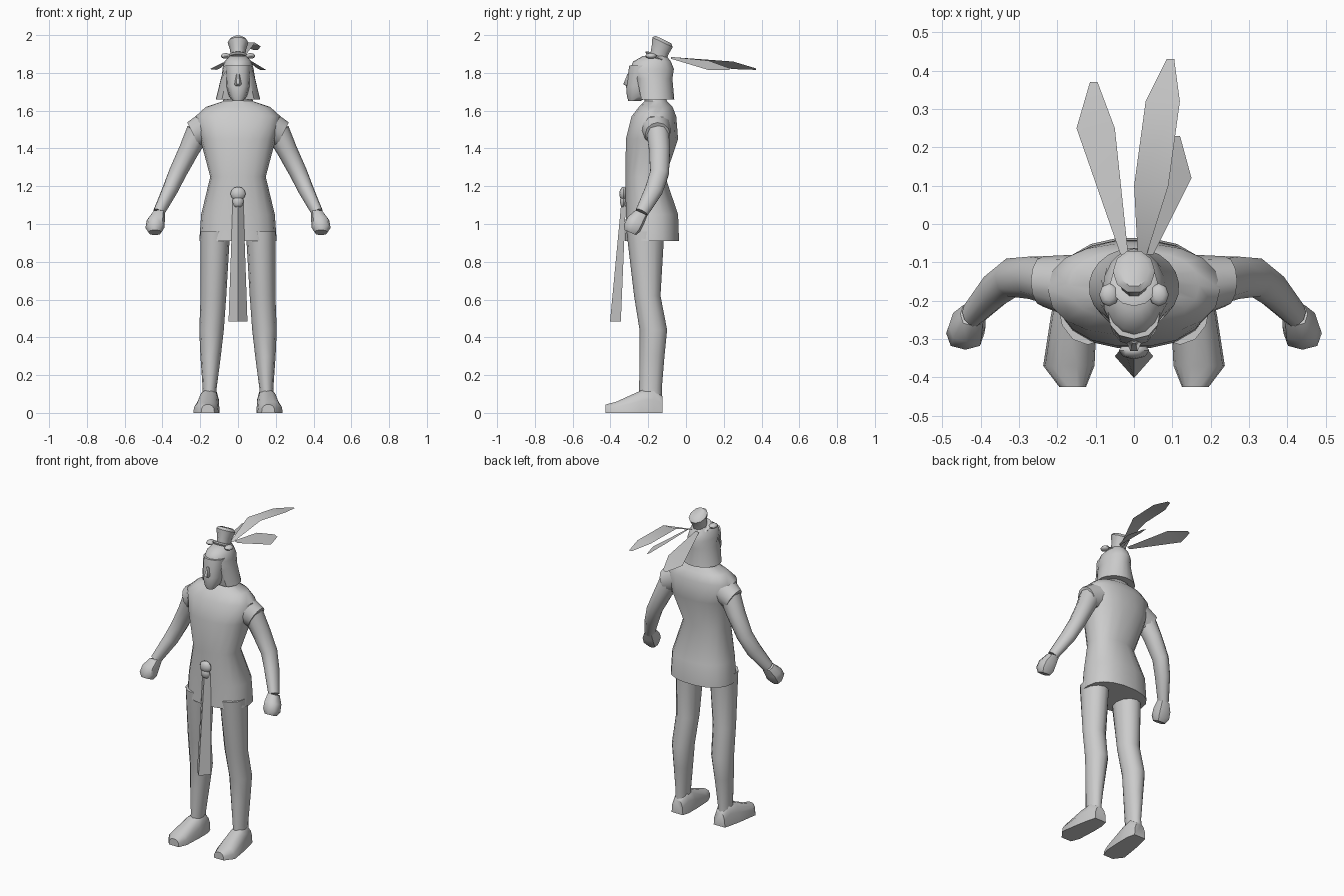
import bpy, bmesh, math
from mathutils import Vector

cube = bpy.data.objects.get("Cube")
if cube:
    bpy.data.objects.remove(cube, do_unlink=True)

GREY = (0.6, 0.6, 0.6, 1)
clay = bpy.data.materials.new("plain_grey")
clay.use_nodes = True
clay.diffuse_color = GREY
clay.node_tree.nodes["Principled BSDF"].inputs["Base Color"].default_value = GREY

SPINE = -0.18
RIGHTWARD, FORWARD, UPWARD = Vector((1, 0, 0)), Vector((0, -1, 0)), Vector((0, 0, 1))


def finish(name, bm, angle=50):
    """Clean the mesh, link it as an object and shade it."""
    bmesh.ops.remove_doubles(bm, verts=bm.verts, dist=0.0005)
    bmesh.ops.recalc_face_normals(bm, faces=bm.faces)
    mesh = bpy.data.meshes.new(name)
    bm.to_mesh(mesh)
    bm.free()
    mesh.materials.append(clay)
    part = bpy.data.objects.new(name, mesh)
    bpy.context.collection.objects.link(part)
    bpy.ops.object.select_all(action="DESELECT")
    part.select_set(True)
    bpy.context.view_layer.objects.active = part
    bpy.ops.object.shade_smooth_by_angle(angle=math.radians(angle))


def ring(wide, deep, x=0, y=SPINE, z=0, opening=None):
    """One cross-section: half sizes, centre and an optional gap at the front."""
    return Vector((x, y, z)), wide, deep, opening


def bulge(value, power):
    return math.copysign(abs(value) ** (2 / power), value)


def loft(name, rings, axis=UPWARD, count=12, power=2, side=1):
    """Skin a row of rings; without an axis they turn along the path."""
    bm = bmesh.new()
    loops = []
    for i, (centre, wide, deep, opening) in enumerate(rings):
        before, after = rings[max(i - 1, 0)][0], rings[min(i + 1, len(rings) - 1)][0]
        direction = (axis or after - before).normalized()
        across = (RIGHTWARD - direction * RIGHTWARD.dot(direction)).normalized()
        along = direction.cross(across)
        loop = []
        for k in range(count):
            turn = math.tau * k / count
            if opening is not None:
                turn = opening - math.pi / 2 + (math.tau - 2 * opening) * k / (count - 1)
            point = (centre + across * wide * bulge(math.cos(turn), power)
                     + along * deep * bulge(math.sin(turn), power))
            loop.append(bm.verts.new((point.x * side, point.y, max(point.z, 0))))
        loops.append(loop)
    for low, high in zip(loops, loops[1:]):
        for k in range(count):
            j = (k + 1) % count
            bm.faces.new((low[k], low[j], high[j], high[k]))
    bm.faces.new(loops[0])
    bm.faces.new(loops[-1])
    finish(name, bm)


def sheet(name, rows):
    """Skin rows of points into a thin surface."""
    bm = bmesh.new()
    grid = [[bm.verts.new(point) for point in row] for row in rows]
    for near, far in zip(grid, grid[1:]):
        for k in range(len(near) - 1):
            bm.faces.new((near[k], near[k + 1], far[k + 1], far[k]))
    finish(name, bm, angle=30)


def feather(name, quill, tilt=0):
    """A leaf-shaped blade, widest midway along its quill."""
    rows = []
    for i, point in enumerate(quill):
        half = 0.01 + 0.04 * math.sin(math.pi * i / (len(quill) - 1))
        edge = Vector((half, 0, half * tilt))
        rows.append([Vector(point) - edge, Vector(point) + edge])
    sheet(name, rows)


def blob(name, centre, size):
    bm = bmesh.new()
    bmesh.ops.create_uvsphere(bm, u_segments=8, v_segments=6, radius=1)
    for vert in bm.verts:
        vert.co = Vector(centre) + vert.co * Vector(size)
    finish(name, bm)


# Tunic with flared skirt, narrow waist and broad chest
loft("tunic", [
    ring(wide=.205, deep=.145, z=.91),
    ring(wide=.195, deep=.14, z=1.05),
    ring(wide=.147, deep=.107, y=-.215, z=1.25),
    ring(wide=.2, deep=.14, z=1.45),
    ring(wide=.225, deep=.12, y=-.17, z=1.57),
    ring(wide=.17, deep=.09, y=-.16, z=1.62),
    ring(wide=.08, deep=.06, y=-.16, z=1.65),
    ring(wide=.055, deep=.055, z=1.72),
], count=18, power=2.3)

for side, label in ((1, "left"), (-1, "right")):
    # Sleeve cap
    loft(label + "_sleeve", [
        ring(wide=.09, deep=.085, x=.15, y=-.165, z=1.515),
        ring(wide=.072, deep=.066, x=.237, y=-.15, z=1.473),
    ], axis=Vector((2, 0, -1)), side=side)
    # Bent arm
    loft(label + "_arm", [
        ring(wide=.064, deep=.062, x=.21, y=-.15, z=1.49),
        ring(wide=.054, deep=.058, x=.26, y=-.14, z=1.39),
        ring(wide=.047, deep=.052, x=.32, y=-.14, z=1.27),
        ring(wide=.042, deep=.05, x=.36, y=-.17, z=1.18),
        ring(wide=.031, deep=.036, x=.42, y=-.235, z=1.06),
    ], axis=None, count=10, side=side)
    # Closed fist
    loft(label + "_fist", [
        ring(wide=.033, deep=.034, x=.42, y=-.235, z=1.06),
        ring(wide=.048, deep=.047, x=.435, y=-.265, z=1.02),
        ring(wide=.05, deep=.047, x=.44, y=-.285, z=.98),
        ring(wide=.034, deep=.034, x=.44, y=-.295, z=.955),
    ], axis=Vector((0, -.4, -.9)), count=8, power=2.6, side=side)
    # Leg with knee and calf
    loft(label + "_leg", [
        ring(wide=.078, deep=.1, x=.12, y=-.215, z=.96),
        ring(wide=.068, deep=.07, x=.13, y=-.205, z=.62),
        ring(wide=.065, deep=.073, x=.14, y=-.173, z=.44),
        ring(wide=.054, deep=.066, x=.145, z=.3),
        ring(wide=.037, deep=.06, x=.15, y=-.188, z=.13),
        ring(wide=.042, deep=.06, x=.155, y=-.188, z=.04),
    ], side=side)
    # Foot with a flat sole
    loft(label + "_foot", [
        ring(wide=.04, deep=.09, x=.15, y=-.125),
        ring(wide=.052, deep=.14, x=.15, y=-.17),
        ring(wide=.06, deep=.12, x=.157, y=-.24),
        ring(wide=.067, deep=.06, x=.17, y=-.37),
        ring(wide=.035, deep=.045, x=.16, y=-.425),
    ], axis=FORWARD, count=14, power=2.6, side=side)
    # Bow loop beside the topknot
    blob(label + "_bow", centre=(side * .065, -.185, 1.89), size=(.026, .03, .015))

# Face and nose
loft("face", [
    ring(wide=.026, deep=.03, y=-.275, z=1.65),
    ring(wide=.046, deep=.063, y=-.25, z=1.675),
    ring(wide=.064, deep=.08, y=-.237, z=1.73),
    ring(wide=.07, deep=.08, y=-.22, z=1.84),
], power=2.3)
loft("nose", [
    ring(wide=.018, deep=.012, y=-.305, z=1.73),
    ring(wide=.019, deep=.025, y=-.31, z=1.74),
    ring(wide=.008, deep=.006, y=-.305, z=1.795),
], count=6)

# Bobbed hair, open around the face
loft("hair", [
    ring(wide=.118, deep=.103, y=-.165, z=1.66, opening=.8),
    ring(wide=.091, deep=.108, z=1.77, opening=.75),
    ring(wide=.083, deep=.116, z=1.82, opening=0),
    ring(wide=.072, deep=.1, z=1.86, opening=0),
    ring(wide=.045, deep=.062, y=-.165, z=1.89, opening=0),
], count=17)

# Flared topknot leaning back, with its tie
LEAN = Vector((0, .43, .9))
loft("topknot", [
    ring(wide=.037, deep=.048, y=-.15, z=1.87),
    ring(wide=.042, deep=.052, y=-.137, z=1.92),
    ring(wide=.055, deep=.063, y=-.124, z=1.962),
    ring(wide=.04, deep=.048, y=-.12, z=1.977),
], axis=LEAN, count=10)
loft("topknot_tie", [
    ring(wide=.055, deep=.06, y=-.158, z=1.875),
    ring(wide=.062, deep=.067, y=-.154, z=1.883),
    ring(wide=.05, deep=.055, y=-.15, z=1.89),
], axis=LEAN)

# Feathers sweeping backwards
feather("right_feather", [(-.025, -.08, 1.88), (-.1, .25, 1.84), (-.105, .37, 1.82)], tilt=.4)
feather("left_feather", [(.04, -.08, 1.88), (.1, .12, 1.84), (.11, .23, 1.82)], tilt=-.5)
feather("tall_feather", [(.02, -.09, 1.88), (.045, .1, 1.96),
                         (.075, .32, 1.94), (.095, .43, 1.92)])

# Sash knot and creased hanging tail
blob("sash_knot", centre=(0, -.33, 1.16), size=(.04, .023, .037))
blob("sash_loop", centre=(0, -.33, 1.12), size=(.03, .02, .035))
sheet("sash_tail", [
    [(-half, back, z), (0, crease, z), (half, back, z), (-half, back, z)]
    for half, back, crease, z in ((.028, -.318, -.342, 1.12), (.05, -.345, -.402, .485))])
